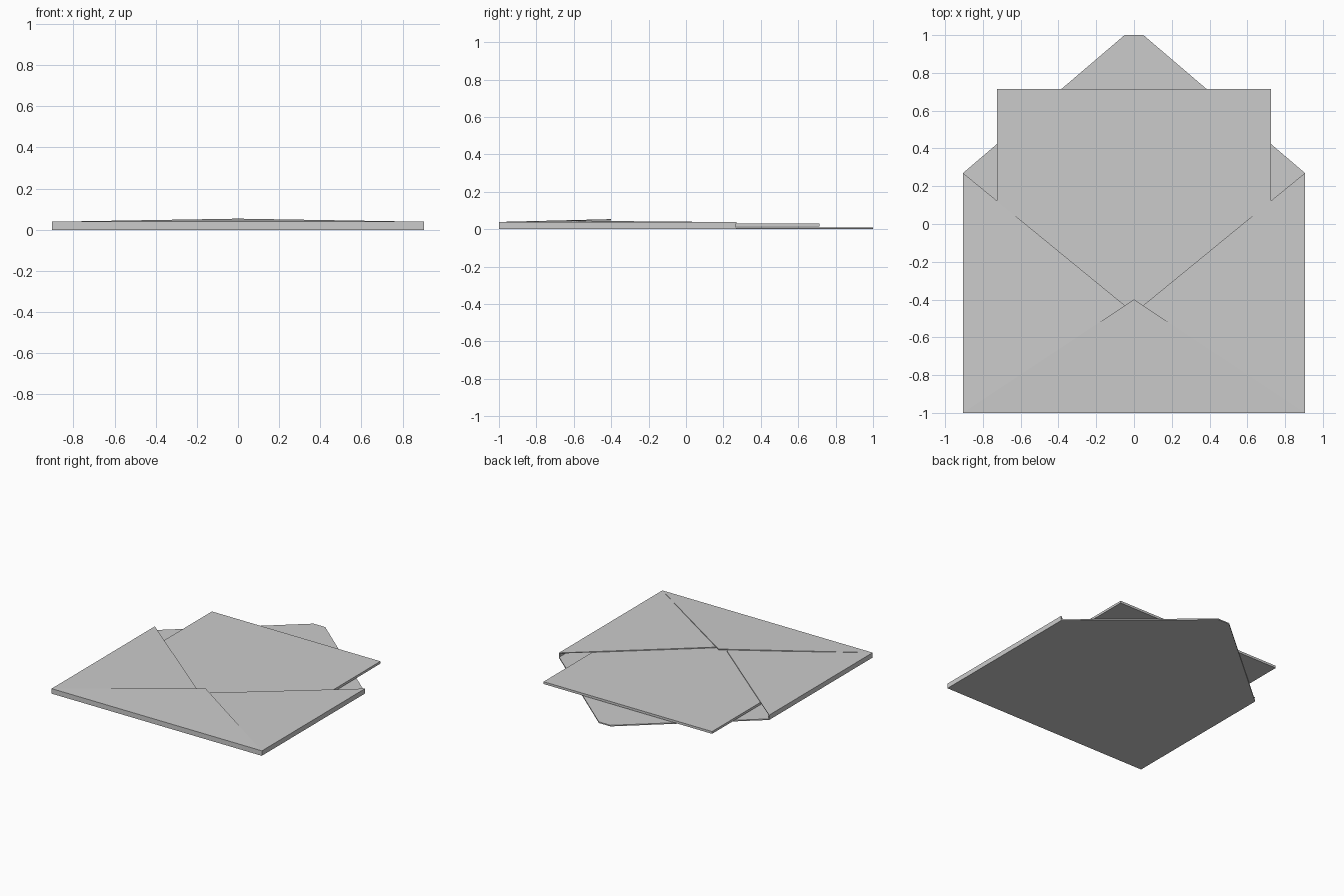
import bpy

if "Cube" in bpy.data.objects:
    bpy.data.objects.remove(bpy.data.objects["Cube"])

GREY = (0.6, 0.6, 0.6, 1.0)
paper = bpy.data.materials.new("paper grey")
paper.use_nodes = True
paper.diffuse_color = GREY
paper.node_tree.nodes["Principled BSDF"].inputs["Base Color"].default_value = GREY

W, FRONT, MOUTH = 0.905, -1.0, 0.27   # half width, front edge, open edge
RIM = 0.038                           # height of the side walls


def sheet(name, outline, thickness):
    """Flat-topped sheet: outline holds the top corners, counter-clockwise."""
    n = len(outline)
    verts = list(outline) + [(x, y, z - thickness) for x, y, z in outline]
    faces = [tuple(range(n)), tuple(reversed(range(n, 2 * n)))]
    faces += [(i, i + n, (i + 1) % n + n, (i + 1) % n) for i in range(n)]
    mesh = bpy.data.meshes.new(name)
    mesh.from_pydata(verts, [], faces)
    mesh.materials.append(paper)
    obj = bpy.data.objects.new(name, mesh)
    bpy.context.collection.objects.link(obj)
    return obj


def box(name, x0, x1, y0, y1, z0, z1):
    return sheet(name, [(x0, y0, z1), (x1, y0, z1), (x1, y1, z1), (x0, y1, z1)], z1 - z0)


# Back panel with the opened top flap in one piece
T = 0.009
sheet("back_panel", [(-W, FRONT, T), (W, FRONT, T), (W, MOUTH, T),
                     (0.05, 1, T), (-0.05, 1, T), (-W, MOUTH, T)], T)

# Letter sliding out of the mouth
box("letter", -0.725, 0.725, -0.5, 0.715, 0.014, 0.032)

# Folded edges
box("front_wall", -W, W, FRONT, FRONT + 0.008, 0.004, RIM - 0.003)
for side, s in (("left", 1), ("right", -1)):
    xs = sorted((s * W, s * (W - 0.008)))
    box(side + "_wall", *xs, FRONT, MOUTH - 0.004, 0.004, RIM - 0.003)

    # Side flap, rising slightly towards the middle
    flap = [(s * W, FRONT, RIM), (s * W, MOUTH, RIM),
            (s * 0.05, -0.43, 0.044), (s * 0.05, -0.47, 0.044)]
    sheet(side + "_flap", flap if s > 0 else flap[::-1], 0.006)

# Bottom flap folded over the side flaps
sheet("bottom_flap", [(-W, FRONT, RIM + 0.001), (W, FRONT, RIM + 0.001),
                      (0, -0.4, 0.054)], 0.006)
